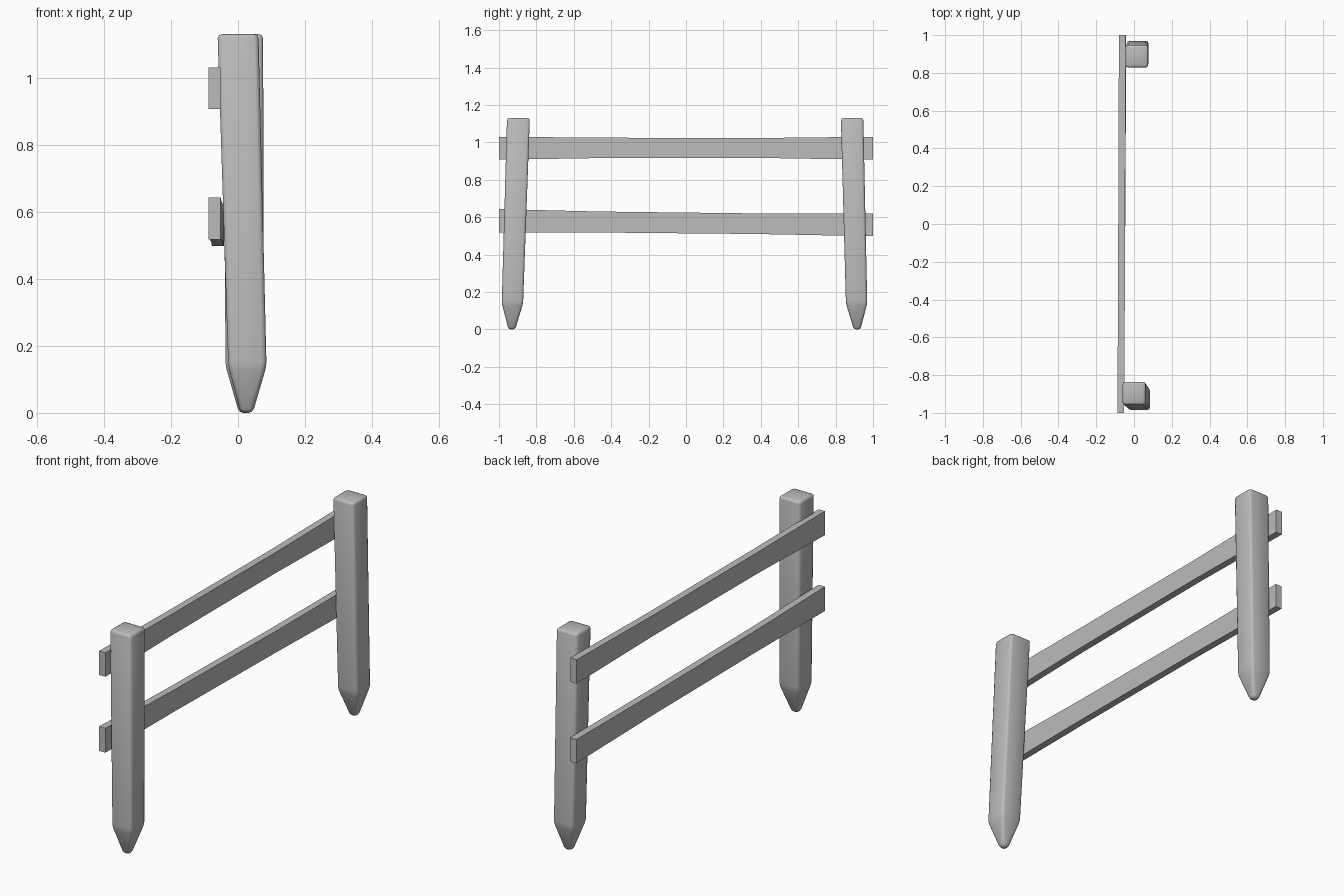
import bpy
import bmesh

cube = bpy.data.objects.get("Cube")
if cube:
    bpy.data.objects.remove(cube, do_unlink=True)

grey = bpy.data.materials.new("weathered grey")
grey.use_nodes = True
COLOUR = (0.5, 0.5, 0.5, 1)
grey.diffuse_color = COLOUR
grey.node_tree.nodes["Principled BSDF"].inputs["Base Color"].default_value = COLOUR


def loft(name, rings):
    """Skin a closed solid through a list of four-cornered rings."""
    bm = bmesh.new()
    loops = [[bm.verts.new(p) for p in ring] for ring in rings]
    for a, b in zip(loops, loops[1:]):
        for i in range(4):
            j = (i + 1) % 4
            bm.faces.new((a[i], a[j], b[j], b[i]))
    bm.faces.new(loops[0])
    bm.faces.new(loops[-1])
    bmesh.ops.recalc_face_normals(bm, faces=bm.faces)
    mesh = bpy.data.meshes.new(name)
    bm.to_mesh(mesh)
    bm.free()
    mesh.materials.append(grey)
    obj = bpy.data.objects.new(name, mesh)
    bpy.context.collection.objects.link(obj)
    return obj


def post(name, sections):
    """Leaning pointed stake; each section is (x, y, z, half width)."""
    rings = [[(x - h, y - h, z), (x + h, y - h, z), (x + h, y + h, z), (x - h, y + h, z)]
             for x, y, z, h in sections]
    obj = loft(name, rings)
    bevel = obj.modifiers.new("worn edges", "BEVEL")
    bevel.width = 0.013
    bevel.segments = 2
    bevel.limit_method = "ANGLE"
    bevel.angle_limit = 0.2
    obj.data.shade_smooth()


def rail(name, sections):
    """Flat board running along y; each section is (y, x, bottom, top)."""
    t = 0.018
    loft(name, [[(x - t, y, lo), (x + t, y, lo), (x + t, y, hi), (x - t, y, hi)]
                for y, x, lo, hi in sections])


# Stakes driven into the ground
post("front_post", [(0.026, -0.931, 0, 0.018), (0.028, -0.928, 0.14, 0.057),
                    (0.0, -0.896, 1.13, 0.061)])
post("back_post", [(0.021, 0.915, 0, 0.018), (0.02, 0.912, 0.14, 0.057),
                   (0.015, 0.888, 1.13, 0.06)])

# Boards nailed to the side of the stakes
rail("upper_rail", [(-1, -0.07, 0.907, 1.03), (-0.46, -0.067, 0.916, 1.025),
                    (0.38, -0.064, 0.917, 1.023), (1, -0.062, 0.907, 1.03)])
rail("lower_rail", [(-1, -0.07, 0.518, 0.643), (-0.46, -0.067, 0.518, 0.63),
                    (0.38, -0.062, 0.51, 0.62), (1, -0.06, 0.498, 0.62)])
